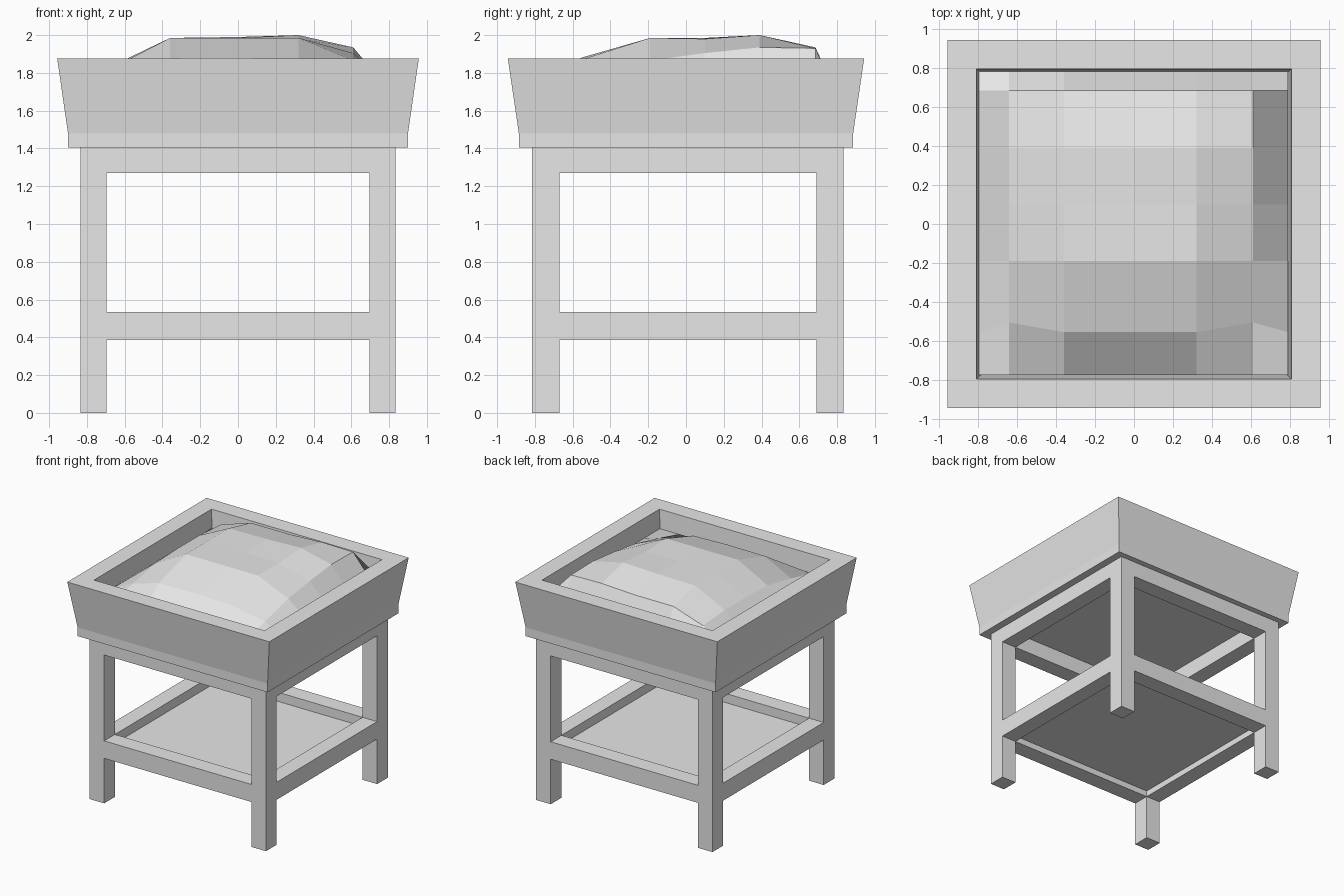
import bpy
import bmesh

cube = bpy.data.objects.get("Cube")
if cube:
    bpy.data.objects.remove(cube)

grey = bpy.data.materials.new("pale_grey")
grey.use_nodes = True
COLOUR = (0.8, 0.8, 0.8, 1)
grey.diffuse_color = COLOUR
grey.node_tree.nodes["Principled BSDF"].inputs["Base Color"].default_value = COLOUR


def finish(name, bm):
    mesh = bpy.data.meshes.new(name)
    bm.to_mesh(mesh)
    bm.free()
    mesh.materials.append(grey)
    obj = bpy.data.objects.new(name, mesh)
    bpy.context.collection.objects.link(obj)
    return obj


def loft(name, rings, closed):
    """Skin rectangular rings given as (half x, half y, centre y, z)."""
    bm = bmesh.new()
    loops = [[bm.verts.new((sx * hx, cy + sy * hy, z))
              for sx, sy in ((-1, -1), (1, -1), (1, 1), (-1, 1))]
             for hx, hy, cy, z in rings]
    pairs = list(zip(loops, loops[1:]))
    if closed:
        pairs.append((loops[-1], loops[0]))
    for a, b in pairs:
        for i in range(4):
            j = (i + 1) % 4
            bm.faces.new((a[i], a[j], b[j], b[i]))
    if not closed:
        bm.faces.new(loops[0][::-1])
        bm.faces.new(loops[-1])
    bmesh.ops.recalc_face_normals(bm, faces=bm.faces)
    return finish(name, bm)


# Stand: outer and inner half sizes shared by legs and frames
OX, OY, IX, IY, CY = 0.835, 0.825, 0.697, 0.68, 0.01


def frame(name, low, high):
    loft(name, [(OX, OY, CY, low), (OX, OY, CY, high),
                (IX, IY, CY, high), (IX, IY, CY, low)], True)


frame("top_frame", 1.27, 1.405)
frame("shelf_frame", 0.385, 0.535)
loft("shelf_panel", [(IX, IY, CY, 0.437), (IX, IY, CY, 0.457)], False)


# Legs run between the frames, flush on every side
def leg(name, sx, sy, low, high):
    bm = bmesh.new()
    bmesh.ops.create_cube(bm, size=1)
    for v in bm.verts:
        v.co.x = sx * (OX if v.co.x > 0 else IX)
        v.co.y = CY + sy * (OY if v.co.y > 0 else IY)
        v.co.z = high if v.co.z > 0 else low
    bmesh.ops.recalc_face_normals(bm, faces=bm.faces)
    finish(name, bm)


for sx, side in ((-1, "right"), (1, "left")):
    for sy, end in ((-1, "front"), (1, "back")):
        leg(f"{end}_{side}_leg_lower", sx, sy, 0, 0.385)
        leg(f"{end}_{side}_leg_upper", sx, sy, 0.535, 1.27)

# Flared tub with a flat rim and a hollow inside
loft("tub", [(0.9, 0.885, 0, 1.405), (0.9, 0.885, 0, 1.48),
             (0.957, 0.943, 0, 1.875), (0.808, 0.795, 0, 1.875),
             (0.785, 0.775, 0, 1.62)], False)

# Faceted soil mound: grid of heights, front row first
COLS = (-0.795, -0.64, -0.36, 0, 0.32, 0.61, 0.79)
ROWS = (-0.775, -0.555, -0.19, 0.1, 0.39, 0.685, 0.785)
EDGE = 1.72
HEIGHTS = ((1.78, 1.877, 1.88, 1.87, 1.79),
           (1.84, 1.985, 1.985, 1.985, 1.865),
           (1.85, 1.985, 1.985, 1.98, 1.905),
           (1.85, 1.985, 1.99, 2.0, 1.935),
           (1.83, 1.92, 1.92, 1.935, 1.93))
bm = bmesh.new()
grid = []
for r, y in enumerate(ROWS):
    row = []
    for c, x in enumerate(COLS):
        inside = 0 < r < 6 and 0 < c < 6
        z = HEIGHTS[r - 1][c - 1] if inside else EDGE
        dy = 0.05 if r == 1 and c in (1, 5) else 0
        row.append(bm.verts.new((x, y + dy, z)))
    grid.append(row)
for r in range(6):
    for c in range(6):
        bm.faces.new((grid[r][c], grid[r][c + 1], grid[r + 1][c + 1], grid[r + 1][c]))
finish("soil_mound", bm)
